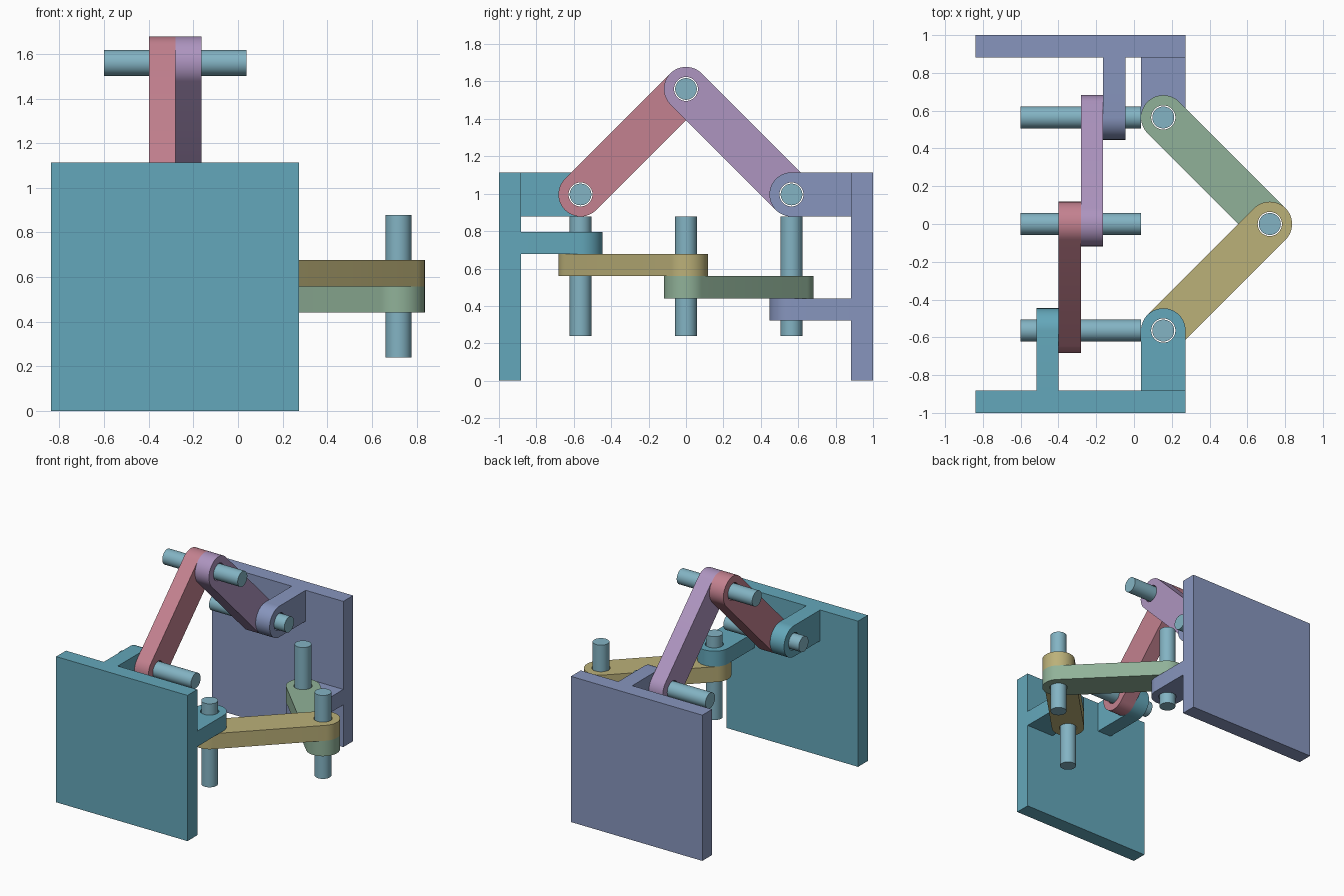
import bpy, bmesh, math
from mathutils import Vector

if "Cube" in bpy.data.objects:
    bpy.data.objects.remove(bpy.data.objects["Cube"])

R = 0.118          # half width of links and lugs, also every thickness
PIN, HOLE = 0.058, 0.064
A = 0.564          # hinge offset from centre
PX, PZ = 0.155, 0.996   # x of the vertical outer hinges, z of the horizontal ones
MID_Z, MID_X = 0.559, -0.281  # middle layer of each hinge stack


def colour(name, r, g, b):
    m = bpy.data.materials.new(name)
    m.diffuse_color = [(c / 255) ** 2.2 for c in (r, g, b)] + [1]
    m.use_nodes = True
    m.node_tree.nodes["Principled BSDF"].inputs["Base Color"].default_value = m.diffuse_color
    return m


TEAL = colour("teal", 100, 166, 185)
BLUE = colour("blue", 134, 148, 188)
STEEL = colour("steel_blue", 130, 178, 194)
YELLOW = colour("yellow", 186, 175, 120)
GREEN = colour("green", 143, 176, 151)
PINK = colour("pink", 194, 128, 142)
PURPLE = colour("purple", 172, 147, 190)


def prism(name, pts, lo, hi, axis, mat):
    """Extrude a 2D outline along z (outline in xy) or x (outline in yz)."""
    def place(u, v, w):
        return (u, v, w) if axis == 'z' else (w, u, v)
    bm = bmesh.new()
    face = bm.faces.new([bm.verts.new(place(u, v, lo)) for u, v in pts])
    out = bmesh.ops.extrude_face_region(bm, geom=[face])
    top = [v for v in out['geom'] if isinstance(v, bmesh.types.BMVert)]
    bmesh.ops.translate(bm, verts=top, vec=place(0, 0, hi - lo))
    bmesh.ops.recalc_face_normals(bm, faces=bm.faces)
    me = bpy.data.meshes.new(name)
    bm.to_mesh(me)
    bm.free()
    me.materials.append(mat)
    ob = bpy.data.objects.new(name, me)
    bpy.context.collection.objects.link(ob)
    return ob


def arc(c, r, start, sweep, n):
    return [(c[0] + r * math.cos(start + sweep * i / n),
             c[1] + r * math.sin(start + sweep * i / n)) for i in range(n + 1)]


def rod(name, c, r, lo, hi, axis, mat):
    return prism(name, arc(c, r, 0, 2 * math.pi, 48)[:-1], lo, hi, axis, mat)


def boolean(ob, other, op):
    mod = ob.modifiers.new(op.lower(), 'BOOLEAN')
    mod.operation, mod.solver, mod.object = op, 'EXACT', other
    bpy.context.view_layer.objects.active = ob
    bpy.ops.object.modifier_apply(modifier=mod.name)
    bpy.data.objects.remove(other)


def bar(name, p, q, lo, axis, mat, round_start=True):
    """Bar from p to q with a round drilled end at q, and at p if wanted."""
    p, q = Vector(p), Vector(q)
    d = (q - p).normalized()
    a = math.atan2(d.y, d.x)
    pts = arc(q, R, a - math.pi / 2, math.pi, 24)
    if round_start:
        pts += arc(p, R, a + math.pi / 2, math.pi, 24)
    else:
        n = Vector((-d.y, d.x)) * R
        pts += [tuple(p + n), tuple(p - n)]
    ob = prism(name, pts, lo, lo + R, axis, mat)
    for c in ([p, q] if round_start else [q]):
        boolean(ob, rod("drill", c, HOLE, lo - 0.1, lo + R + 0.1, axis, mat), 'DIFFERENCE')
    return ob


# End plates, each with one flat lug and one upright lug
for name, s, mat, lug_z, lug_x in (
        ("front_plate", -1, TEAL, MID_Z + R, MID_X - 2 * R),
        ("back_plate", 1, BLUE, MID_Z - 2 * R, MID_X + R)):
    y0, y1 = sorted((s, s * (1 - R)))
    x0, x1 = -0.838, PX + R
    plate = prism(name, [(x0, y0), (x1, y0), (x1, y1), (x0, y1)], 0, PZ + R, 'z', mat)
    boolean(plate, bar("flat_lug", (PX, s * 0.94), (PX, s * A), lug_z, 'z', mat, False), 'UNION')
    boolean(plate, bar("upright_lug", (s * 0.94, PZ), (s * A, PZ), lug_x, 'x', mat, False), 'UNION')

# Links: a side pair folding outwards and a top pair folding upwards
bar("side_link_front", (PX, -A), (PX + A, 0), MID_Z, 'z', YELLOW)
bar("side_link_back", (PX + A, 0), (PX, A), MID_Z - R, 'z', GREEN)
bar("top_link_front", (-A, PZ), (0, PZ + A), MID_X - R, 'x', PINK)
bar("top_link_back", (0, PZ + A), (A, PZ), MID_X, 'x', PURPLE)

# Hinge pins
for i, (y, out) in enumerate(((-A, 0), (0, A), (A, 0)), 1):
    rod(f"side_pin_{i}", (PX + out, y), PIN, MID_Z - 0.319, MID_Z + 0.319, 'z', STEEL)
    rod(f"top_pin_{i}", (y, PZ + out), PIN, MID_X - 0.319, MID_X + 0.319, 'x', STEEL)

# Smooth round walls, keep edges sharp
for ob in bpy.context.collection.objects:
    ob.select_set(True)
    bpy.context.view_layer.objects.active = ob
bpy.ops.object.shade_smooth_by_angle(angle=math.radians(30))
